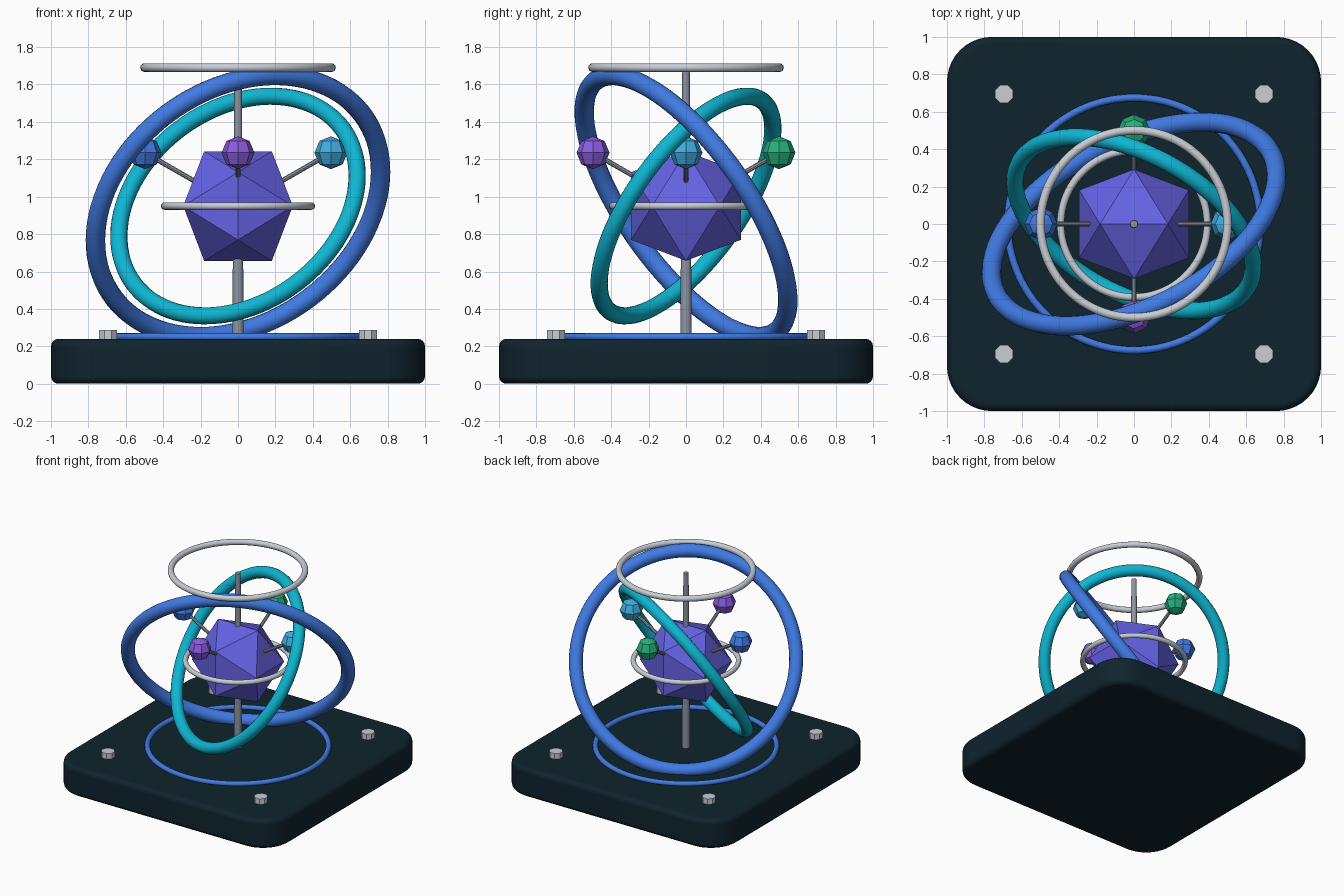
import bpy
import bmesh
import math
from mathutils import Vector

if "Cube" in bpy.data.objects:
    bpy.data.objects.remove(bpy.data.objects["Cube"], do_unlink=True)


def material(name, r, g, b):
    """Flat material from 0-255 display values, stored as linear."""
    color = [((c / 255 + 0.055) / 1.055) ** 2.4 for c in (r, g, b)] + [1]
    mat = bpy.data.materials.new(name)
    mat.use_nodes = True
    mat.diffuse_color = color
    shader = next(n for n in mat.node_tree.nodes if n.type == "BSDF_PRINCIPLED")
    shader.inputs["Base Color"].default_value = color
    return mat


dark = material("dark teal", 15, 35, 45)
blue = material("blue", 65, 123, 228)
cyan = material("cyan", 15, 182, 210)
silver = material("silver", 200, 206, 214)
steel = material("steel grey", 142, 150, 162)
indigo = material("indigo", 101, 99, 228)
purple = material("purple", 138, 92, 224)
sky = material("sky blue", 64, 172, 224)
green = material("green", 38, 176, 124)

CENTRE = Vector((0, 0, 0.95))


def finish(name, mat, smooth=True):
    obj = bpy.context.object
    obj.name = name
    obj.data.materials.append(mat)
    if smooth:
        bpy.ops.object.shade_smooth_by_angle(angle=math.radians(40))
    return obj


def mesh_object(name, bm, mat):
    mesh = bpy.data.meshes.new(name)
    bm.to_mesh(mesh)
    bm.free()
    obj = bpy.data.objects.new(name, mesh)
    bpy.context.collection.objects.link(obj)
    mesh.materials.append(mat)
    return obj


def ring(name, mat, major, minor, z, normal=(0, 0, 1)):
    turn = Vector(normal).to_track_quat("Z", "Y").to_euler()
    bpy.ops.mesh.primitive_torus_add(
        major_radius=major, minor_radius=minor, major_segments=96,
        minor_segments=16, location=(0, 0, z), rotation=turn)
    return finish(name, mat)


def rod(name, mat, start, end, r1, r2, sides=16):
    start, end = Vector(start), Vector(end)
    axis = end - start
    bpy.ops.mesh.primitive_cone_add(
        vertices=sides, radius1=r1, radius2=r2, depth=axis.length,
        location=(start + end) / 2,
        rotation=axis.to_track_quat("Z", "Y").to_euler())
    return finish(name, mat)


# Base: slab with wide plan corners and softly rounded rims
bm = bmesh.new()
bmesh.ops.create_cube(bm, size=2)
for v in bm.verts:
    v.co.z = 0.24 if v.co.z > 0 else 0
upright = [e for e in bm.edges if abs(e.verts[0].co.z - e.verts[1].co.z) > 0.1]
bmesh.ops.bevel(bm, geom=upright, offset=0.24, segments=10, profile=0.5,
                affect="EDGES")
base = mesh_object("base", bm, dark)
base.data.shade_smooth()
rim = base.modifiers.new("rim", "BEVEL")
rim.width = 0.04
rim.segments = 4
rim.limit_method = "ANGLE"
rim.harden_normals = True

# Corner bolts
for sx in (-1, 1):
    for sy in (-1, 1):
        bpy.ops.mesh.primitive_cylinder_add(
            vertices=8, radius=0.052, depth=0.05,
            location=(sx * 0.695, sy * 0.695, 0.261),
            rotation=(0, 0, math.pi / 8))
        side = ("front" if sy < 0 else "back") + ("_left" if sx > 0 else "_right")
        finish("bolt_" + side, silver, smooth=False)

# Central post
rod("post", steel, (0, 0, 0.23), (0, 0, 1.67), 0.031, 0.02)

# Faceted core: icosahedron from three golden rectangles
bm = bmesh.new()
short = 0.181
long = short * (1 + math.sqrt(5)) / 2
for a in (-short, short):
    for b in (-long, long):
        for co in ((a, 0, b), (b, a, 0), (0, b, a)):
            bm.verts.new(CENTRE + Vector(co))
bmesh.ops.convex_hull(bm, input=bm.verts)
mesh_object("core", bm, indigo)

# Rings
ring("base_ring", blue, 0.675, 0.02, 0.25)
ring("waist_ring", silver, 0.392, 0.02, 0.95)
ring("top_ring", silver, 0.5, 0.023, 1.69)
ring("outer_orbit", blue, 0.826, 0.052, 0.95, (-0.385, 0.752, 0.535))
ring("inner_orbit", cyan, 0.695, 0.046, 0.95, (0.4, 0.744, -0.535))

# Spokes with a faceted ball at each end
nodes = {"front": (0, -1, purple), "back": (0, 1, green),
         "left": (1, 0, sky), "right": (-1, 0, blue)}
for side, (x, y, mat) in nodes.items():
    tip = Vector((x * 0.497, y * 0.497, 1.235))
    rod("spoke_" + side, steel, CENTRE, tip, 0.013, 0.013, 8)
    bpy.ops.mesh.primitive_uv_sphere_add(
        segments=8, ring_count=4, radius=0.088, location=tip)
    finish("ball_" + side, mat, smooth=False)
